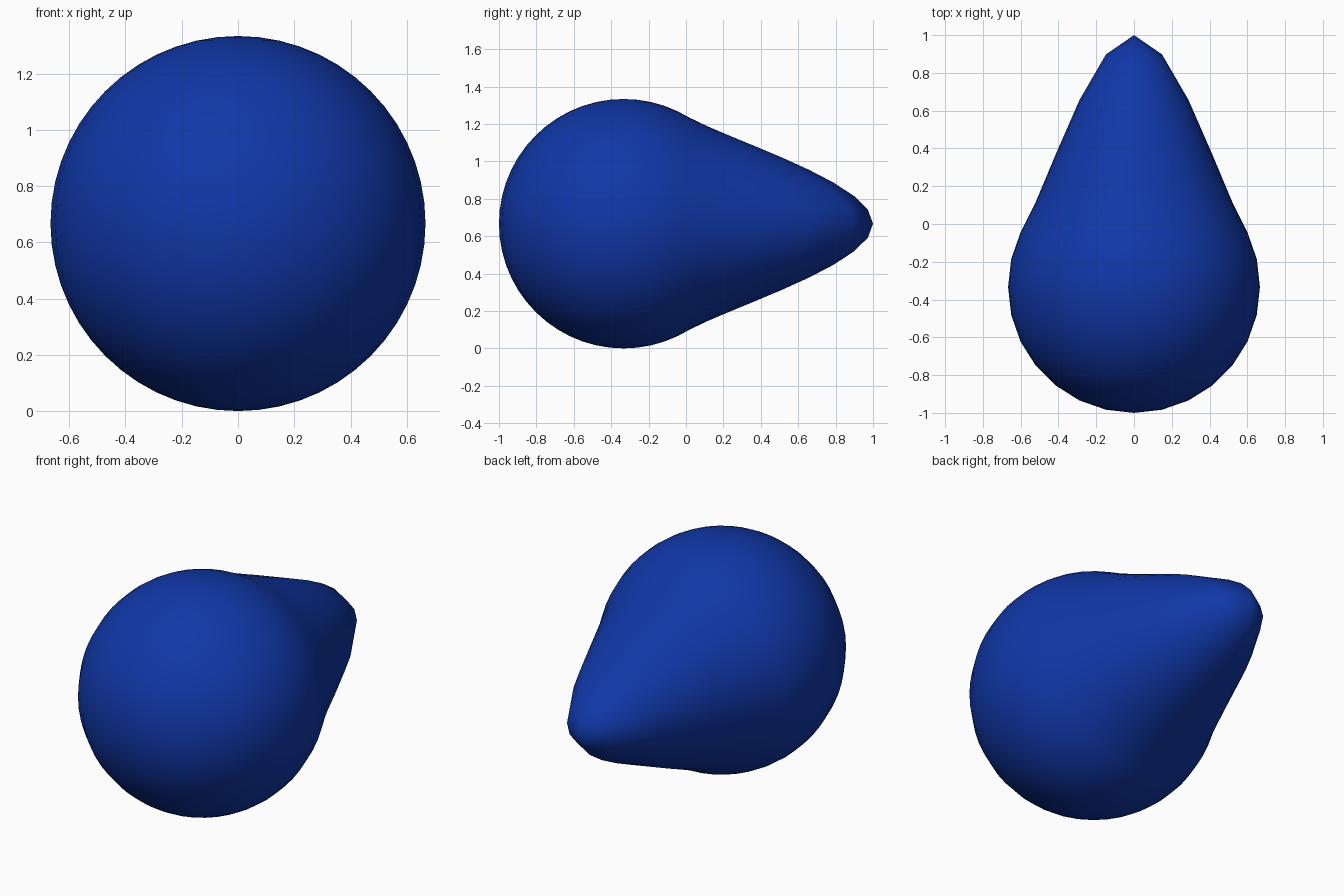
import bpy
import bmesh
from mathutils import Vector

cube = bpy.data.objects.get("Cube")
if cube:
    bpy.data.objects.remove(cube, do_unlink=True)

RADIUS = 2 / 3

# Deep blue skin
blue = bpy.data.materials.new("deep_blue")
blue.use_nodes = True
color = (0.005, 0.038, 0.39, 1)
blue.diffuse_color = color
blue.node_tree.nodes["Principled BSDF"].inputs["Base Color"].default_value = color

# Round body with its back pulled out into a taper by a smooth falloff
bm = bmesh.new()
bmesh.ops.create_uvsphere(bm, u_segments=28, v_segments=28, radius=RADIUS)
tip = Vector((0, RADIUS, 0))
for v in bm.verts:
    t = max(0, 1 - (v.co - tip).length / RADIUS)
    v.co.y += RADIUS * t * t * (3 - 2 * t)

# Stand on the ground, centred along its length
bmesh.ops.translate(bm, verts=bm.verts, vec=(0, -RADIUS / 2, RADIUS))
for f in bm.faces:
    f.smooth = True

mesh = bpy.data.meshes.new("teardrop_body")
bm.to_mesh(mesh)
bm.free()
mesh.materials.append(blue)
body = bpy.data.objects.new("teardrop_body", mesh)
bpy.context.collection.objects.link(body)
